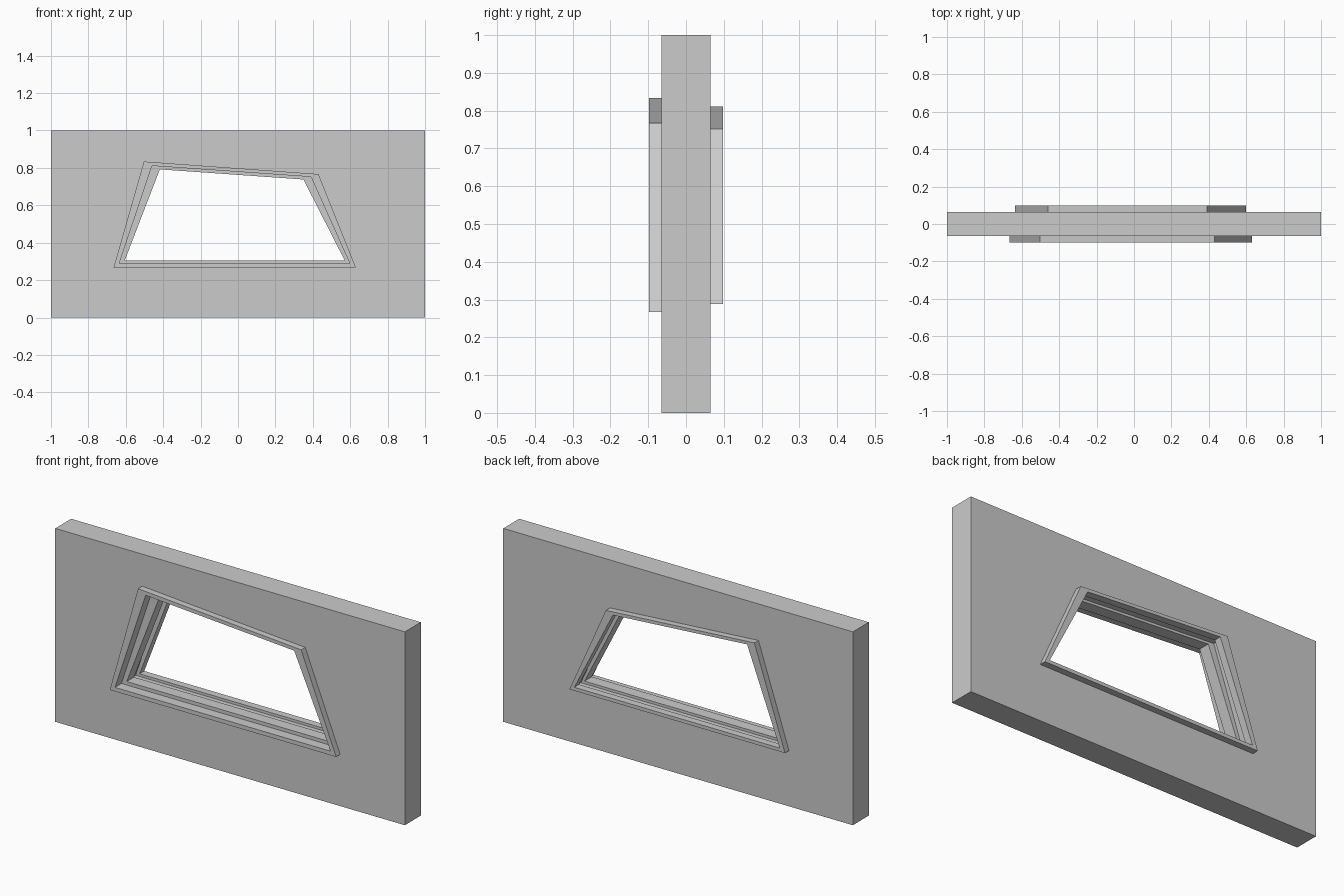
import bpy
import bmesh

cube = bpy.data.objects.get("Cube")
if cube:
    bpy.data.objects.remove(cube, do_unlink=True)

grey = bpy.data.materials.new("plain_grey")
grey.use_nodes = True
colour = (0.6, 0.6, 0.6, 1)
grey.diffuse_color = colour
grey.node_tree.nodes["Principled BSDF"].inputs["Base Color"].default_value = colour

# Outlines as (x, z): lower right, lower left, upper left, upper right
wall_edge = [(-1, 0), (1, 0), (1, 1), (-1, 1)]
trim_edge = [(-0.665, 0.267), (0.63, 0.267), (0.43, 0.767), (-0.503, 0.834)]
recess = [(-0.635, 0.288), (0.598, 0.288), (0.39, 0.752), (-0.46, 0.811)]
opening = [(-0.605, 0.306), (0.57, 0.306), (0.35, 0.738), (-0.418, 0.792)]


def blend(a, b, t):
    return [(p[0] + (q[0] - p[0]) * t, p[1] + (q[1] - p[1]) * t)
            for p, q in zip(a, b)]


def make_ring(name, section):
    """Join a closed sequence of (outline, depth) loops into a hollow ring."""
    bm = bmesh.new()
    loops = [[bm.verts.new((x, y, z)) for x, z in outline]
             for outline, y in section]
    for i, a in enumerate(loops):
        b = loops[(i + 1) % len(loops)]
        for k in range(4):
            n = (k + 1) % 4
            bm.faces.new((a[k], a[n], b[n], b[k]))
    bmesh.ops.recalc_face_normals(bm, faces=bm.faces)
    mesh = bpy.data.meshes.new(name)
    bm.to_mesh(mesh)
    bm.free()
    mesh.materials.append(grey)
    obj = bpy.data.objects.new(name, mesh)
    bpy.context.collection.objects.link(obj)
    return obj


front, back = -0.065, 0.065
frame_front, frame_back = -0.098, 0.098

# Wall slab with a tapered window hole
make_ring("wall", [(wall_edge, front), (wall_edge, back),
                   (recess, back), (recess, front)])

# Raised trim on the front
make_ring("front_trim", [(trim_edge, frame_front), (trim_edge, front),
                         (recess, front), (recess, frame_front)])

# Inner window frame with a pane groove, standing proud at the back
groove = blend(opening, recess, 0.75)
make_ring("window_frame", [(recess, -0.045), (recess, frame_back),
                           (opening, frame_back), (opening, 0.06),
                           (groove, 0.06), (groove, 0.015),
                           (opening, 0.015), (opening, -0.045)])
